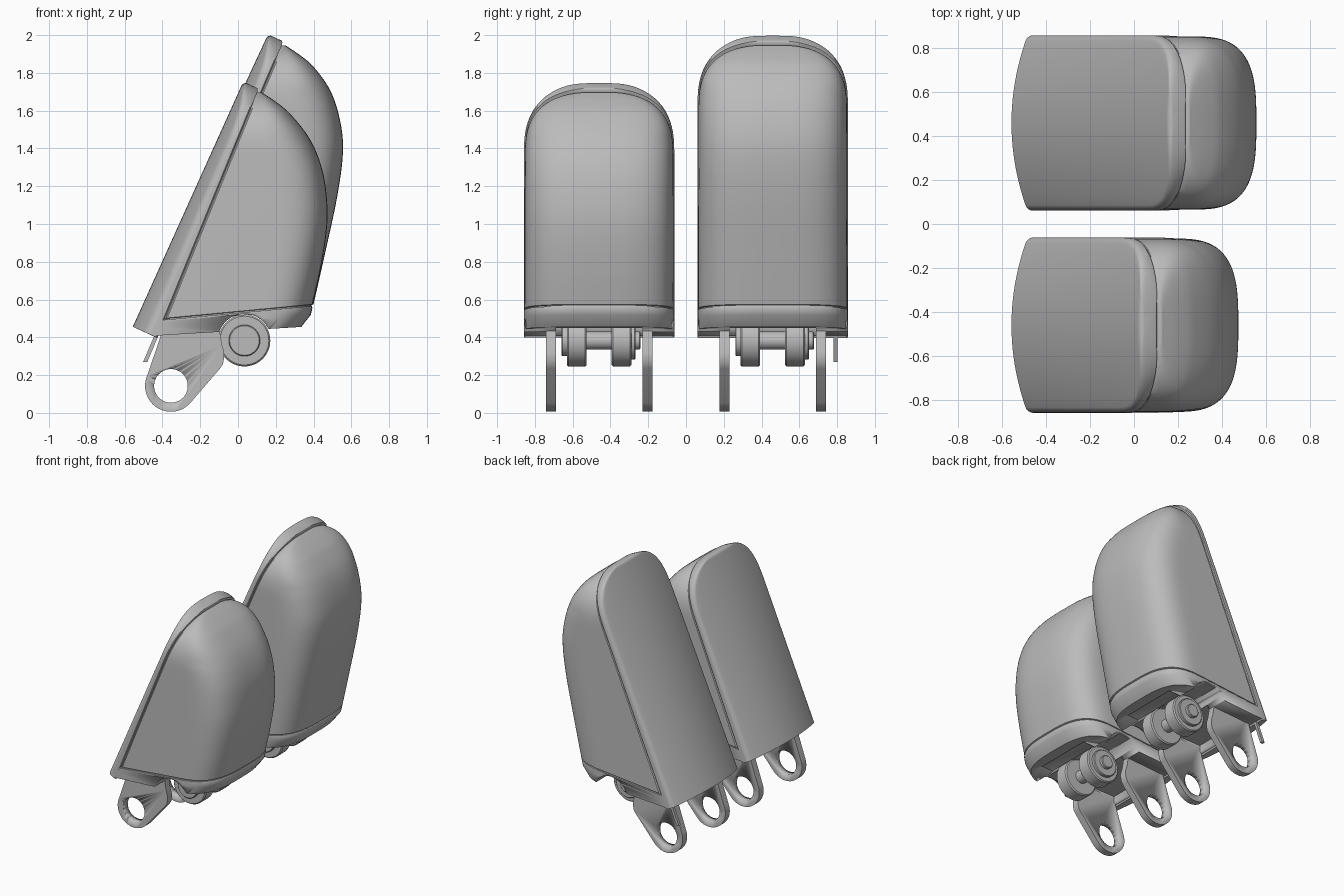
import bpy, bmesh, math
from mathutils import Vector

cube = bpy.data.objects.get("Cube")
if cube:
    bpy.data.objects.remove(cube)

GREY = bpy.data.materials.new("plain_grey")
GREY.use_nodes = True
GREY.diffuse_color = (0.5, 0.5, 0.5, 1)
GREY.node_tree.nodes["Principled BSDF"].inputs["Base Color"].default_value = (0.5, 0.5, 0.5, 1)

W = 0.398            # half width of a fingertip
CROWN_POWER = 2.7    # roundness of the tip outline
PAD_POWER = 3.1      # roundness of the pad corners
HEEL = Vector((-0.557, 0, 0.456))
AXLE = (0.034, 0.383)
EYE = (-0.355, 0.143)


def loft(name, rings, y):
    """Skin a stack of closed rings and cap both ends."""
    bm = bmesh.new()
    rows = [[bm.verts.new(p) for p in ring] for ring in rings]
    for a, b in zip(rows, rows[1:]):
        for i in range(len(a)):
            j = (i + 1) % len(a)
            bm.faces.new((a[i], a[j], b[j], b[i]))
    bm.faces.new(rows[0])
    bm.faces.new(rows[-1])
    bmesh.ops.recalc_face_normals(bm, faces=bm.faces)
    mesh = bpy.data.meshes.new(name)
    bm.to_mesh(mesh)
    bm.free()
    mesh.materials.append(GREY)
    ob = bpy.data.objects.new(name, mesh)
    ob.location.y = y
    bpy.context.collection.objects.link(ob)
    bpy.ops.object.select_all(action='DESELECT')
    ob.select_set(True)
    bpy.context.view_layer.objects.active = ob
    bpy.ops.object.shade_smooth_by_angle(angle=math.radians(35))
    return ob


def prism(name, outline, y0, y1, y):
    """Extrude an (x, z) outline along y."""
    return loft(name, [[(px, py, pz) for px, pz in outline] for py in (y0, y1)], y)


def arc(centre, radius, start, end, steps):
    return [(centre[0] + radius * math.cos(a), centre[1] + radius * math.sin(a))
            for a in (math.radians(start + (end - start) * k / steps) for k in range(steps + 1))]


def disc(name, centre, radius, y0, y1, y, edge=0.008):
    """Round part along y with softened rims."""
    return loft(name, [[(px, py, pz) for px, pz in arc(centre, r, 0, 360, 64)[:-1]]
                       for r, py in ((radius - edge, y0), (radius, y0 + edge),
                                     (radius, y1 - edge), (radius - edge, y1))], y)


def cut(target, cutter):
    cutter.hide_render = True
    bpy.context.view_layer.objects.active = target
    mod = target.modifiers.new("cut", 'BOOLEAN')
    mod.operation, mod.object, mod.solver = 'DIFFERENCE', cutter, 'EXACT'
    bpy.ops.object.modifier_apply(modifier=mod.name)
    bpy.data.objects.remove(cutter)


def smooth_curve(pts, z):
    """Cubic interpolation of x over z."""
    n = len(pts)
    i = max(k for k in range(n - 1) if pts[k][0] <= z + 1e-9)

    def slope(k):
        a, b = pts[max(k - 1, 0)], pts[min(k + 1, n - 1)]
        return (b[1] - a[1]) / (b[0] - a[0])
    (z0, x0), (z1, x1) = pts[i], pts[i + 1]
    h = z1 - z0
    t = (z - z0) / h
    return ((2*t**3 - 3*t*t + 1) * x0 + (t**3 - 2*t*t + t) * h * slope(i)
            + (3*t*t - 2*t**3) * x1 + (t**3 - t*t) * h * slope(i + 1))


def section(xb, xf, w, z, tilt, groove):
    """Horizontal slice: square at the back, rounded at the front."""
    g = min(0.01, w * 0.3)
    half = [(xb - 0.02, w - g), (xb + 0.003, w - g), (xb + 0.01, w)] if groove else [(xb - 0.01, w)]
    depth = min(0.3, 0.8 * (xf - xb - 0.01))
    for k in range(25):
        a = math.pi / 2 * k / 24
        half.append((xf - depth + depth * math.sin(a) ** (2 / PAD_POWER),
                     w * math.cos(a) ** (2 / PAD_POWER) if k < 24 else 0))
    full = half + [(x, -v) for x, v in reversed(half[:-1])]
    return [(x, v, z - tilt * (xf - x)) for x, v in full]


def back_plate(name, tip, y):
    """Bowed plate with a rounded tip; returns the ends of its inner face."""
    axis = tip - HEEL
    length = axis.length
    axis.normalize()
    inward = Vector((axis.z, 0, -axis.x))
    crown, r = 0.38, 0.025
    stations = [(k / 10 * (length - crown), W) for k in range(10)]
    for k in range(31):
        a = math.radians(86) * k / 30
        stations.append((length - crown + crown * math.sin(a) ** (2 / CROWN_POWER),
                         W * math.cos(a) ** (2 / CROWN_POWER)))
    rings = []
    for s, w in stations:
        t = s / length
        over = max(0, min(1, (s - length + r) / r))
        tip_round = r * (1 - math.sqrt(1 - over * over))
        sag, thick = 0.08 - 0.025 * t, 0.14 - 0.05 * t - 0.5 * tip_round
        half = [(w - 0.006, thick), (w, thick - 0.006)]
        for k in range(7):
            a = math.pi / 2 * k / 6
            v = w - r + r * math.cos(a)
            half.append((v, sag * (v / W) ** 2 + tip_round + r * (1 - math.sin(a))))
        for k in range(9, -1, -1):
            v = (w - r) * k / 10
            half.append((v, sag * (v / W) ** 2 + tip_round))
        full = half + [(-v, d) for v, d in reversed(half[:-1])]
        rings.append([HEEL + axis * s + inward * d + Vector((0, v, 0)) for v, d in full])
    loft(name, rings, y)
    return HEEL + inward * 0.14, tip + inward * 0.09


def fingertip(prefix, tip, profile, y):
    low, high = back_plate(prefix + "_back_plate", tip, y)

    def back_x(z):
        return low.x + (high.x - low.x) * (z - low.z) / (high.z - low.z)

    # Soft pad with a fine groove round its edge
    z0, z1 = profile[0][0], profile[-1][0]
    rings = []
    for k in range(-2, 49):
        f = max(k, 0) / 48
        z = z0 + (z1 - z0) * (1 - (1 - f) ** 2)
        q = max(0, (z - z1 - 0.003 + 0.34) / 0.34)
        w = (W - 0.003 - 0.004 * f) * (1 - q ** CROWN_POWER) ** (1 / CROWN_POWER)
        inset = 0.01 if k < 0 else 0
        zz = z + {-2: -0.025, -1: -0.004}.get(k, 0)
        tilt = 0.094 * max(0, 1 - (z - z0) / 0.4)
        x = smooth_curve(profile, z)
        rings.append(section(back_x(zz - tilt * 0.7), x - inset, w - inset, zz, tilt, True))
    loft(prefix + "_pad", rings, y)

    # Base below the pad, notched and hollowed for the rollers
    base = loft(prefix + "_base", [
        section(back_x(z - tilt * 0.7), x, W, z, tilt, False)
        for z, x, tilt in ((0.455, 0.335, 0.06), (0.52, 0.386, 0.08),
                           (0.556, 0.394, 0.094), (0.566, 0.39, 0.094))], y)
    cut(base, disc("notch_cutter", AXLE, 0.141, -0.5, 0.5, y))
    cut(base, prism("recess_cutter", [(-0.4, 0.3), (0.26, 0.3), (0.26, 0.462), (-0.4, 0.462)], -0.23, 0.23, y))

    # Rollers on their axle
    for side, a in (("right", -0.171), ("left", 0.066)):
        disc(f"{prefix}_{side}_roller", AXLE, 0.137, a, a + 0.105, y)
    disc(prefix + "_axle", AXLE, 0.048, -0.19, 0.218, y, 0.005)
    disc(prefix + "_right_hub", AXLE, 0.083, -0.198, -0.165, y, 0.005)
    disc(prefix + "_left_hub", AXLE, 0.1, 0.165, 0.193, y, 0.005)

    # Hinge lugs with a round eye
    outline = arc(EYE, 0.137, 157, 321, 40)
    outline += [(-0.095, 0.235), (-0.08, 0.258), (-0.073, 0.29), (-0.073, 0.32),
                (-0.085, 0.36), (-0.1, 0.45), (-0.395, 0.45)]
    for side, a in (("right", -0.282), ("left", 0.23)):
        lug = prism(f"{prefix}_{side}_lug", outline, a, a + 0.053, y)
        cut(lug, disc("eye_cutter", EYE, 0.089, a - 0.1, a + 0.15, y))


fingertip("short", Vector((0.028, 0, 1.754)),
          [(0.575, 0.395), (0.75, 0.435), (0.95, 0.468), (1.1, 0.473), (1.285, 0.447),
           (1.45, 0.38), (1.59, 0.27), (1.655, 0.19), (1.695, 0.128)], -0.46)
fingertip("tall", Vector((0.159, 0, 2.005)),
          [(0.575, 0.4), (0.84, 0.46), (1.155, 0.527), (1.39, 0.556), (1.55, 0.54),
           (1.71, 0.487), (1.84, 0.393), (1.9, 0.32), (1.944, 0.254)], 0.459)

# Thin tab beside the tall fingertip's lug
loft("tall_tab", [[(x, 0.78, z), (x + 0.022, 0.78, z), (x + 0.022, 0.802, z), (x, 0.802, z)]
                  for x, z in ((-0.502, 0.27), (-0.43, 0.44))], 0)
